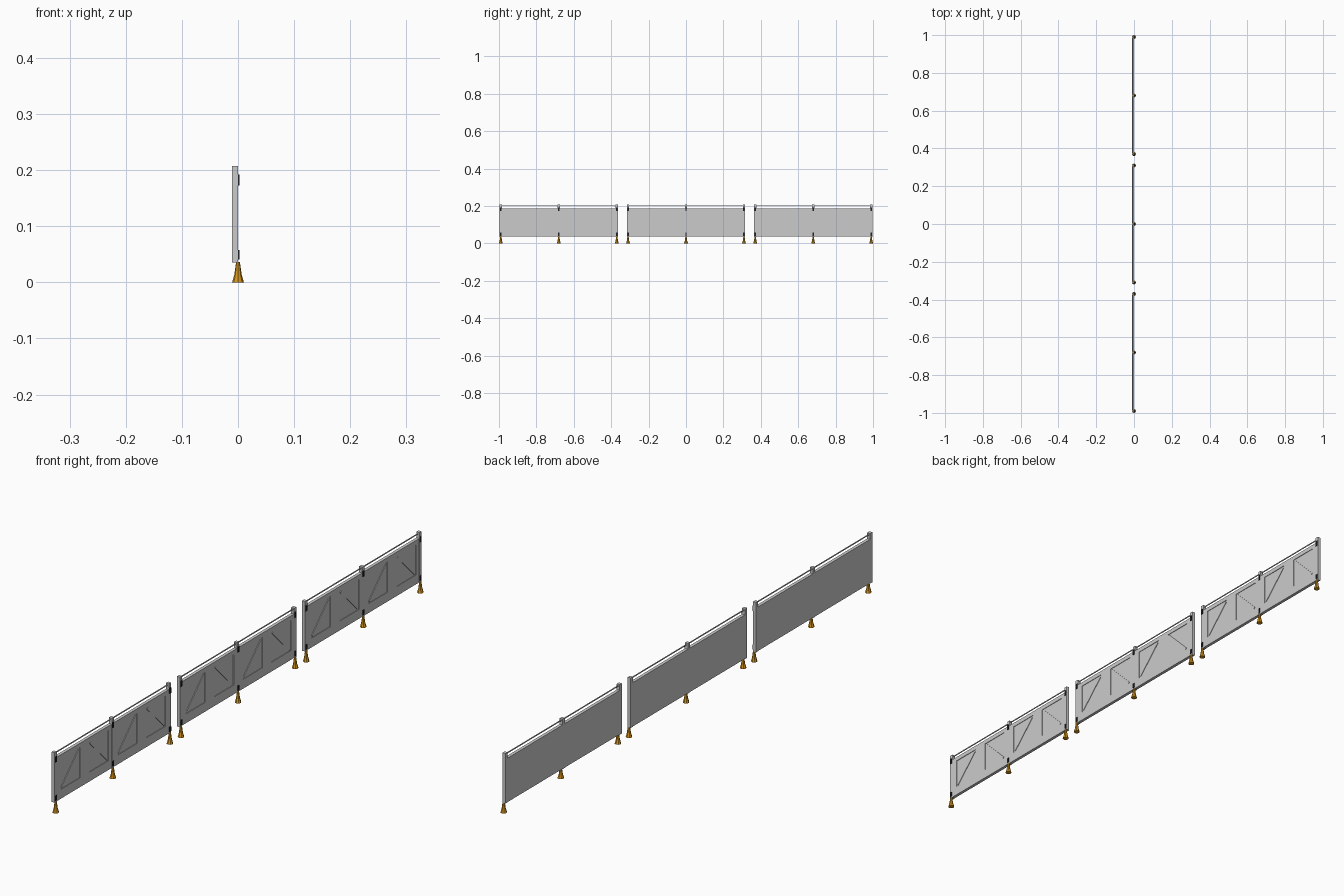
import bpy
import bmesh
from mathutils import Matrix, Vector

old = bpy.data.objects.get("Cube")
if old:
    bpy.data.objects.remove(old, do_unlink=True)


def material(name, rgb):
    m = bpy.data.materials.new(name)
    m.use_nodes = True
    m.diffuse_color = (*rgb, 1)
    m.node_tree.nodes["Principled BSDF"].inputs["Base Color"].default_value = (*rgb, 1)
    return m


GREY = material("panel_grey", (0.6, 0.6, 0.6))
ORANGE = material("foot_orange", (0.7, 0.31, 0.01))
BLACK = material("clip_black", (0.015, 0.015, 0.015))


def add_object(name, bm, mat):
    bmesh.ops.recalc_face_normals(bm, faces=bm.faces)
    mesh = bpy.data.meshes.new(name)
    bm.to_mesh(mesh)
    bm.free()
    mesh.materials.append(mat)
    ob = bpy.data.objects.new(name, mesh)
    bpy.context.collection.objects.link(ob)
    return ob


def box(bm, low, high, turn=None):
    low, high = Vector(low), Vector(high)
    m = Matrix.Translation((low + high) / 2)
    if turn:
        m = m @ Matrix.Rotation(turn, 4, "X")
    bmesh.ops.create_cube(bm, size=1, matrix=m @ Matrix.Diagonal((*(high - low), 1)))


BACK, FRONT = -0.011, 0.0
BOTTOM, TOP, POST_TOP = 0.036, 0.187, 0.207
HALF = 0.31                 # distance between posts
WINDOW, WIN_Z = 0.052, 0.12  # recess half size and centre height
DEPTH = 0.002


def build_panel(name, y0):
    """Board with square recesses, each crossed by a diagonal bar."""
    bm = bmesh.new()
    face_x = FRONT - DEPTH
    y_start, y_end = y0 - HALF, y0 + HALF
    box(bm, (BACK, y_start, BOTTOM), (face_x, y_end, TOP))
    low, high = WIN_Z - WINDOW, WIN_Z + WINDOW
    box(bm, (face_x, y_start, BOTTOM), (FRONT, y_end, low))
    box(bm, (face_x, y_start, high), (FRONT, y_end, TOP))
    edge = y_start
    for i in range(4):
        centre = y0 - HALF + HALF * (i // 2) + (0.08 if i % 2 == 0 else 0.235)
        box(bm, (face_x, edge, low), (FRONT, centre - WINDOW, high))
        edge = centre + WINDOW
        # diagonal brace, alternating direction
        turn = 0.785 if i % 2 == 0 else -0.785
        box(bm, (face_x, centre - 0.066, WIN_Z - 0.003),
            (FRONT, centre + 0.066, WIN_Z + 0.003), turn)
    box(bm, (face_x, edge, low), (FRONT, y_end, high))
    add_object(name + "_panel", bm, GREY)


def build_section(name, y0):
    build_panel(name, y0)
    # posts, clips and feet at both ends and the middle
    posts, clips, feet = bmesh.new(), bmesh.new(), bmesh.new()
    for y in (y0 - HALF, y0, y0 + HALF):
        box(posts, (BACK, y - 0.006, BOTTOM - 0.001), (FRONT + 0.0003, y + 0.006, POST_TOP))
        box(clips, (-0.002, y - 0.004, 0.173), (0.0025, y + 0.004, 0.192))
        box(clips, (-0.002, y - 0.004, 0.041), (0.0025, y + 0.004, 0.058))
        for r1, r2, z1, z2 in ((0.0105, 0.0065, 0, 0.014), (0.0065, 0.0035, 0.014, 0.036)):
            bmesh.ops.create_cone(feet, cap_ends=True, segments=8, radius1=r1, radius2=r2,
                                  depth=z2 - z1,
                                  matrix=Matrix.Translation((0, y, (z1 + z2) / 2)))
    add_object(name + "_posts", posts, GREY)
    add_object(name + "_clips", clips, BLACK)
    add_object(name + "_feet", feet, ORANGE)
    # thin top rail
    rail = bmesh.new()
    box(rail, (-0.007, y0 - HALF, 0.2), (-0.004, y0 + HALF, 0.203))
    add_object(name + "_rail", rail, GREY)


for label, y in (("front", -0.68), ("middle", 0.0), ("rear", 0.68)):
    build_section(label, y)
